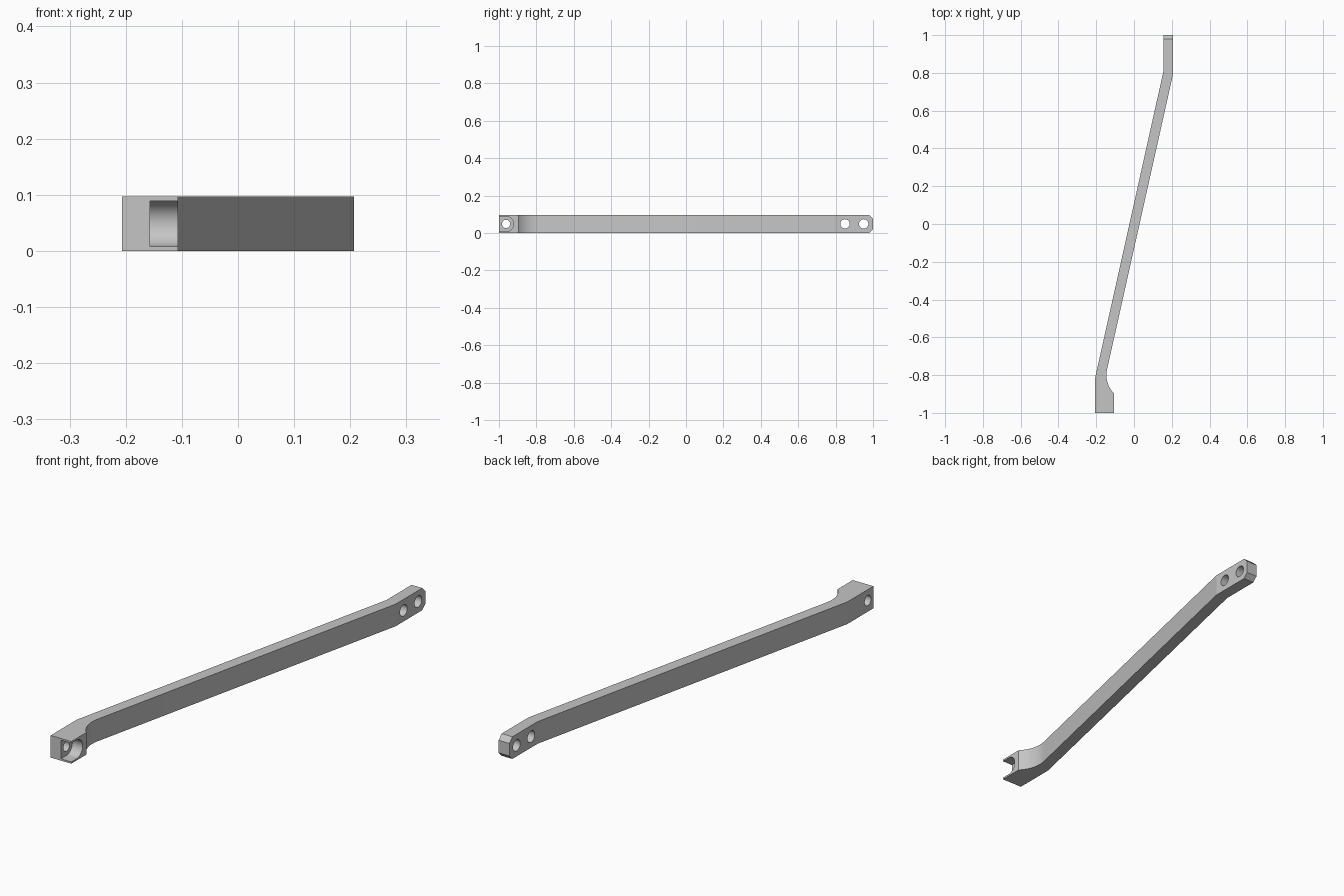
import bpy, bmesh, math
from mathutils import Matrix, Vector

cube = bpy.data.objects.get("Cube")
if cube:
    bpy.data.objects.remove(cube, do_unlink=True)

HEIGHT = 0.097
MID = HEIGHT / 2

metal = bpy.data.materials.new("light grey metal")
metal.use_nodes = True
grey = (0.56, 0.56, 0.56, 1)
metal.diffuse_color = grey
metal.node_tree.nodes["Principled BSDF"].inputs["Base Color"].default_value = grey


def make_object(name, bm):
    bmesh.ops.recalc_face_normals(bm, faces=bm.faces)
    mesh = bpy.data.meshes.new(name)
    bm.to_mesh(mesh)
    bm.free()
    mesh.materials.append(metal)
    obj = bpy.data.objects.new(name, mesh)
    bpy.context.collection.objects.link(obj)
    return obj


def extrude(name, points, depth, bevel_end=0):
    """Extrude a closed outline of 3D points along a depth vector."""
    bm = bmesh.new()
    face = bm.faces.new([bm.verts.new(p) for p in points])
    grown = bmesh.ops.extrude_face_region(bm, geom=[face])["geom"]
    bmesh.ops.translate(bm, vec=depth, verts=[g for g in grown if isinstance(g, bmesh.types.BMVert)])
    if bevel_end:
        # Chamfer the upper and lower edges of the far tip
        edges = [e for e in bm.edges
                 if all(v.co.y > 0.999 for v in e.verts)
                 and abs(e.verts[0].co.z - e.verts[1].co.z) < 0.001]
        bmesh.ops.bevel(bm, geom=edges, offset=bevel_end, segments=1, affect='EDGES')
    return make_object(name, bm)


def hole_cutter(name, x, y, radius):
    bm = bmesh.new()
    place = Matrix.Translation((x, y, MID)) @ Matrix.Rotation(math.pi / 2, 4, 'Y')
    bmesh.ops.create_cone(bm, cap_ends=True, segments=40, radius1=radius,
                          radius2=radius, depth=0.2, matrix=place)
    return make_object(name, bm)


# Cranked bar outline, with a concave fillet behind the thick head
centre, radius = Vector((-0.010, -0.800)), 0.136
start, end = math.radians(167.5), math.radians(224.5)
fillet = []
for i in range(17):
    a = start + (end - start) * i / 16
    fillet.append((centre.x + radius * math.cos(a), centre.y + radius * math.sin(a)))
outline = [(-0.107, -1), (-0.207, -1), (-0.207, -0.82), (0.155, 0.805),
           (0.155, 1), (0.207, 1), (0.207, 0.795)] + fillet
bar = extrude("cranked_arm", [(x, y, 0) for x, y in outline],
              (0, 0, HEIGHT), bevel_end=0.021)

# Round-ended pocket, open at the front and inner side of the head
pocket_y, pocket_r = -0.962, 0.0405
slot = [(-0.157, -1.1, MID - pocket_r)]
for i in range(25):
    a = -math.pi / 2 + math.pi * i / 24
    slot.append((-0.157, pocket_y + pocket_r * math.cos(a), MID + pocket_r * math.sin(a)))
slot.append((-0.157, -1.1, MID + pocket_r))
cutters = [extrude("pocket_cutter", slot, (0.1, 0, 0)),
           hole_cutter("head_hole_cutter", -0.207, pocket_y, 0.022)]

# Two bolt holes in the far tip
cutters += [hole_cutter("tip_hole_cutter", 0.18, y, 0.025) for y in (0.85, 0.95)]

bpy.context.view_layer.objects.active = bar
for cutter in cutters:
    mod = bar.modifiers.new("cut", 'BOOLEAN')
    mod.operation = 'DIFFERENCE'
    mod.solver = 'EXACT'
    mod.object = cutter
    bpy.ops.object.modifier_apply(modifier=mod.name)
    bpy.data.objects.remove(cutter, do_unlink=True)

# Smooth curved walls, crisp edges
bpy.ops.object.select_all(action='DESELECT')
bar.select_set(True)
bpy.ops.object.shade_smooth_by_angle(angle=math.radians(12))
